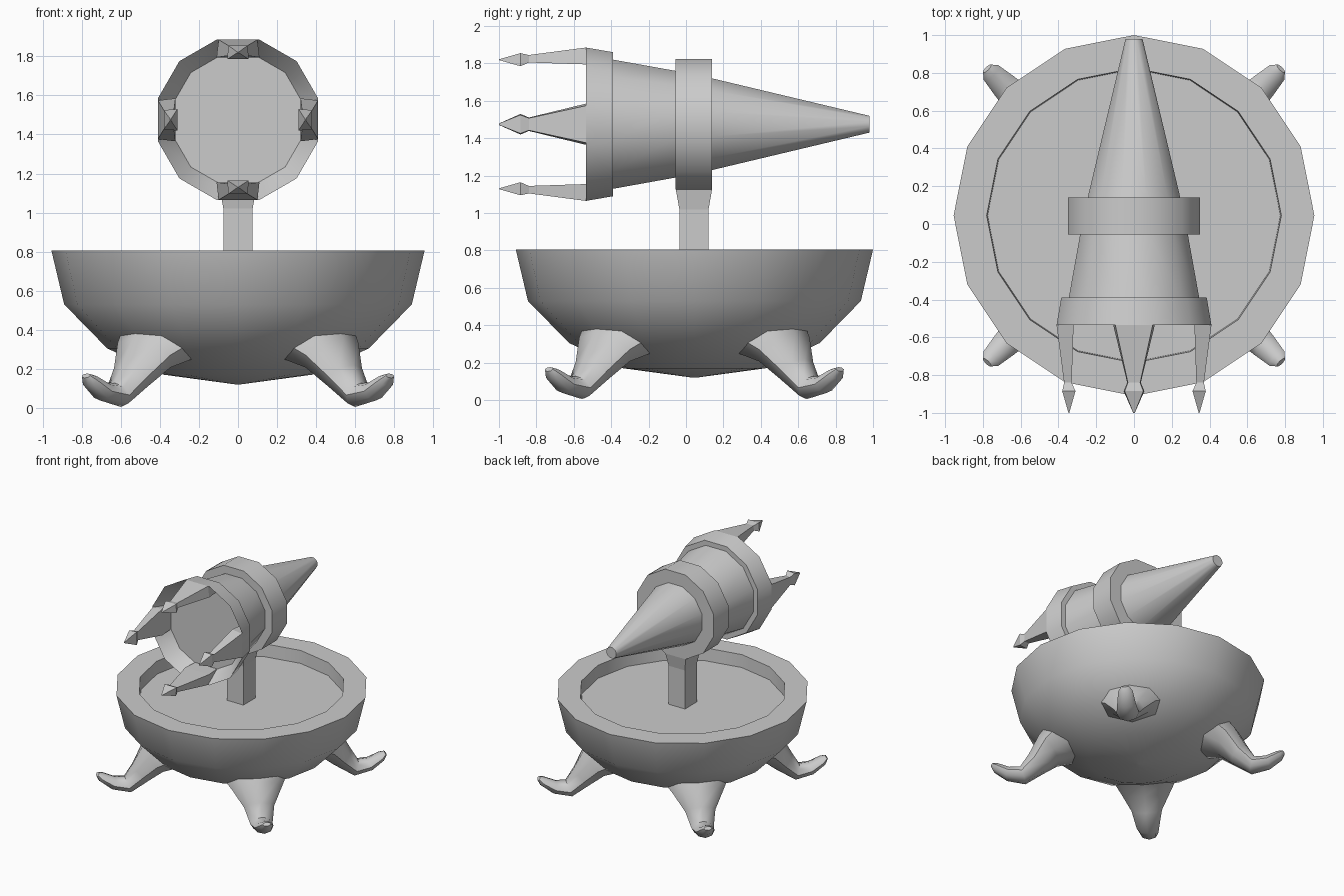
import bpy
import bmesh
from math import sin, cos, pi, radians
from mathutils import Vector, Matrix

if "Cube" in bpy.data.objects:
    bpy.data.objects.remove(bpy.data.objects["Cube"])

BOWL_Y = 0.045
GUN_Z = 1.475


def loft(name, rings, smooth=None):
    """Skin a list of equal-length point rings and cap both ends."""
    bm = bmesh.new()
    loops = [[bm.verts.new(p) for p in ring] for ring in rings]
    n = len(loops[0])
    for a, b in zip(loops, loops[1:]):
        for i in range(n):
            j = (i + 1) % n
            bm.faces.new((a[i], a[j], b[j], b[i]))
    bm.faces.new(loops[0])
    bm.faces.new(loops[-1])
    bmesh.ops.recalc_face_normals(bm, faces=bm.faces)
    mesh = bpy.data.meshes.new(name)
    bm.to_mesh(mesh)
    bm.free()
    obj = bpy.data.objects.new(name, mesh)
    bpy.context.collection.objects.link(obj)
    if smooth:
        bpy.ops.object.select_all(action='DESELECT')
        obj.select_set(True)
        bpy.context.view_layer.objects.active = obj
        bpy.ops.object.shade_smooth_by_angle(angle=radians(smooth))
    return obj


def upright_ring(r, z, n=16):
    return [Vector((r * cos(2 * pi * i / n), BOWL_Y + r * sin(2 * pi * i / n), z))
            for i in range(n)]


def gun_ring(apothem, y, n=12):
    r = apothem / cos(pi / n)
    return [Vector((r * cos(2 * pi * (i + .5) / n), y, GUN_Z + r * sin(2 * pi * (i + .5) / n)))
            for i in range(n)]


# Bowl: rounded outside, flat rim, sunken floor
bowl = [(0.01, 0.12), (0.38, 0.17), (0.67, 0.305), (0.89, 0.53),
        (0.955, 0.805), (0.78, 0.805), (0.775, 0.70)]
loft("bowl", [upright_ring(r, z) for r, z in bowl], 40)

# Post flaring into the collar
post = [(0.69, 0.075, 0.078), (1.02, 0.075, 0.078), (1.13, 0.094, 0.0975), (1.2, 0.094, 0.0975)]
loft("post", [[Vector((sx * wx, 0.0425 + sy * wy, z))
               for sx, sy in ((-1, -1), (1, -1), (1, 1), (-1, 1))]
              for z, wx, wy in post])

# Horizontal tapered body, collar and funnel-shaped muzzle
loft("tapered_body", [gun_ring(r, y) for r, y in
                      ((0.347, -0.40), (0.285, -0.055), (0.245, 0.14), (0.045, 0.98))], 35)
loft("collar", [gun_ring(0.35, y) for y in (-0.055, 0.14)], 35)
loft("muzzle", [gun_ring(r, y) for r, y in
                ((0.385, -0.39), (0.41, -0.535), (0.33, -0.42))], 35)

# Four prongs with pointed tips: (y, half width, inner radius, outer radius)
prong = [(-0.42, 0.10, 0.32, 0.385), (-0.535, 0.11, 0.32, 0.41), (-0.84, 0.036, 0.33, 0.37),
         (-0.885, 0.055, 0.31, 0.38), (-1.0, 0.004, 0.343, 0.347)]
for k in range(4):
    turn = Matrix.Rotation(k * pi / 2, 3, 'Y')
    loft(f"prong_{k + 1}", [[turn @ Vector(p) + Vector((0, 0, GUN_Z)) for p in
                             ((-w, y, a), (w, y, a), (w * .9, y, b), (-w * .9, y, b))]
                            for y, w, a, b in prong])

# Four curled legs: (radius, height, half width, half thickness)
leg = [(0.55, 0.36, 0.27, 0.17), (0.68, 0.27, 0.19, 0.12), (0.77, 0.16, 0.115, 0.09),
       (0.87, 0.066, 0.085, 0.065), (0.98, 0.085, 0.07, 0.05),
       (1.07, 0.14, 0.055, 0.035), (1.10, 0.165, 0.03, 0.015)]
for k in range(4):
    turn = Matrix.Rotation(pi / 4 + k * pi / 2, 3, 'Z')
    rings = []
    for i, (r, z, w, t) in enumerate(leg):
        a, b = leg[max(i - 1, 0)], leg[min(i + 1, len(leg) - 1)]
        d = Vector((b[0] - a[0], 0, b[1] - a[1])).normalized()
        up = Vector((-d.z, 0, d.x))
        rings.append([turn @ (Vector((r, 0, z)) + up * t * sin(q) + Vector((0, w * cos(q), 0)))
                      + Vector((0, BOWL_Y, 0)) for q in (pi * s / 4 for s in range(8))])
    loft(f"leg_{k + 1}", rings, 50)
